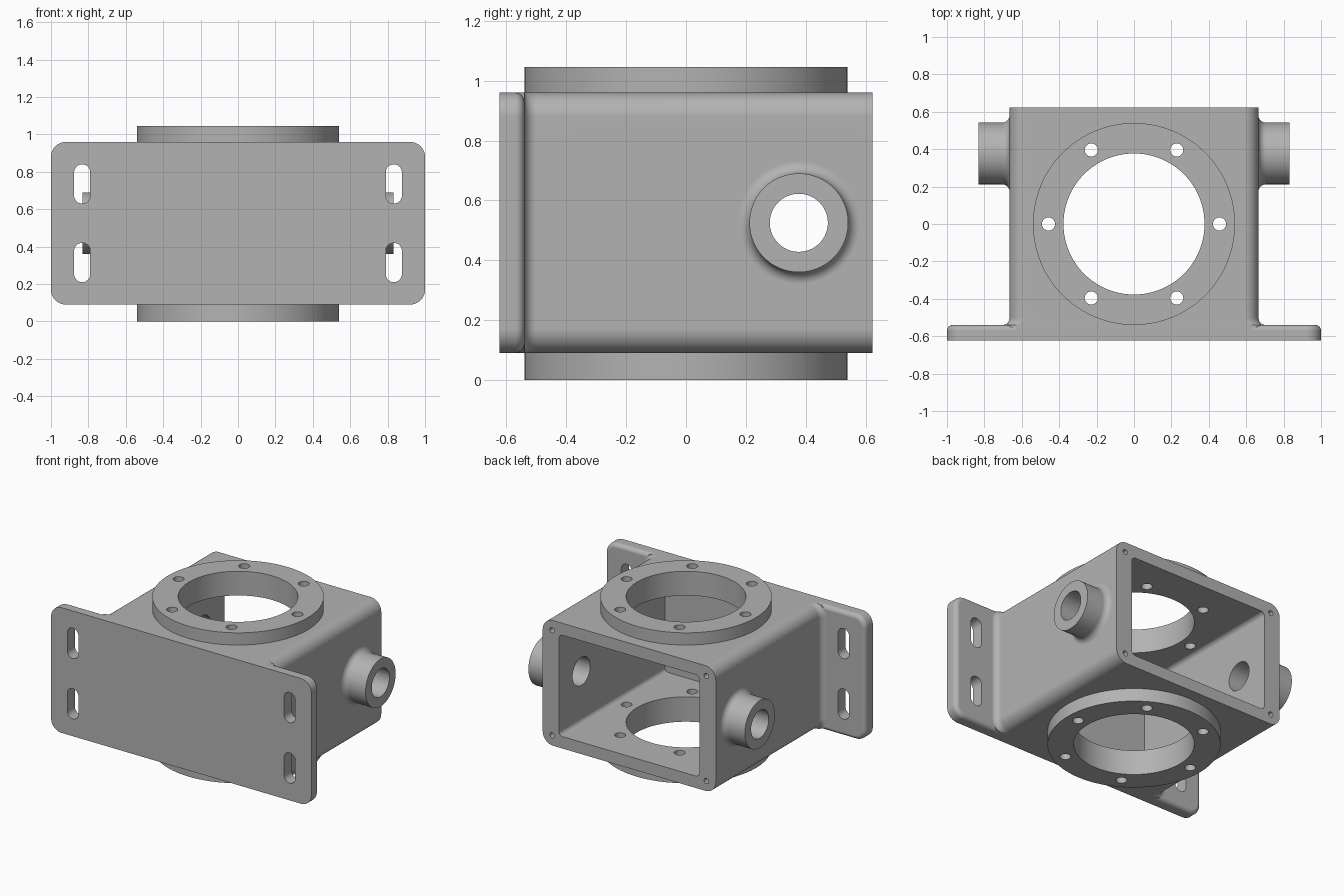
import bpy, bmesh, math
from mathutils import Matrix, Vector

cube = bpy.data.objects.get("Cube")
if cube:
    bpy.data.objects.remove(cube, do_unlink=True)

grey = bpy.data.materials.new("cast grey")
grey.use_nodes = True
colour = (0.45, 0.45, 0.45, 1)
grey.diffuse_color = colour
grey.node_tree.nodes["Principled BSDF"].inputs["Base Color"].default_value = colour

MID = 0.525          # height of the housing's centre line
HALF_H = 0.435       # half height of box and mounting plate
BOX = 0.665          # half width of the box
FRONT, PLATE_BACK, REAR = -0.623, -0.54, 0.623
FILLET = 0.04


def loft(name, rings):
    """Skin a list of equal-length point rings and close both ends."""
    bm = bmesh.new()
    rows = [[bm.verts.new(p) for p in ring] for ring in rings]
    for a, b in zip(rows, rows[1:]):
        for i in range(len(a)):
            j = (i + 1) % len(a)
            bm.faces.new((a[i], a[j], b[j], b[i]))
    bm.faces.new(rows[0])
    bm.faces.new(rows[-1])
    bmesh.ops.recalc_face_normals(bm, faces=bm.faces)
    mesh = bpy.data.meshes.new(name)
    bm.to_mesh(mesh)
    bm.free()
    mesh.materials.append(grey)
    obj = bpy.data.objects.new(name, mesh)
    bpy.context.collection.objects.link(obj)
    return obj


def rounded(y, hx, hz, r, cx=0, cz=MID, n=10):
    """Rounded rectangle in the xz plane at depth y."""
    pts = []
    for k, (sx, sz) in enumerate(((1, 1), (-1, 1), (-1, -1), (1, -1))):
        for i in range(n + 1):
            a = math.pi / 2 * (k + i / n)
            pts.append((cx + sx * (hx - r) + r * math.cos(a), y,
                        cz + sz * (hz - r) + r * math.sin(a)))
    return pts


def lathe(name, profile, axis, centre, n=96):
    """Turn (distance, radius) pairs about an axis through centre."""
    turn = Vector((0, 0, 1)).rotation_difference(Vector(axis)).to_matrix()
    rings = []
    for d, r in profile:
        rings.append([Vector(centre) + turn @ Vector((r * math.cos(t), r * math.sin(t), d))
                      for t in (2 * math.pi * i / n for i in range(n))])
    return loft(name, rings)


def quarter(n=8):
    return [math.pi / 2 * i / n for i in range(n + 1)]


def combine(target, tool, operation):
    mod = target.modifiers.new(operation.lower(), 'BOOLEAN')
    mod.operation, mod.solver, mod.object = operation, 'EXACT', tool
    bpy.context.view_layer.objects.active = target
    bpy.ops.object.modifier_apply(modifier=mod.name)
    bpy.data.objects.remove(tool, do_unlink=True)


# Box with a flared fillet where it meets the mounting plate
rings = [rounded(-0.58, BOX + FILLET, HALF_H, 0.08)]
rings += [rounded(PLATE_BACK + FILLET * (1 - math.cos(a)),
                  BOX + FILLET * (1 - math.sin(a)), HALF_H, 0.08) for a in quarter()]
rings.append(rounded(REAR, BOX, HALF_H, 0.08))
housing = loft("gearbox_housing", rings)

# Mounting plate with softened back rim
soft = 0.03
rings = [rounded(FRONT, 1, HALF_H, 0.08)]
for a in quarter():
    inset = soft * (1 - math.cos(a))
    rings.append(rounded(PLATE_BACK - soft * (1 - math.sin(a)),
                         1 - inset, HALF_H - inset, 0.08 - inset))
combine(housing, loft("mounting_plate", rings), 'UNION')

# Round flanges above and below
for name, low, high in (("bottom_flange", 0, 0.13), ("top_flange", 0.92, 1.045)):
    combine(housing, lathe(name, [(low, 0.54), (high, 0.54)], (0, 0, 1), (0, 0, 0), 128), 'UNION')

# Shaft bosses with a fillet at the root
for side in (-1, 1):
    profile = [(0.6, 0.165 + FILLET)]
    profile += [(BOX + FILLET * (1 - math.cos(a)), 0.165 + FILLET * (1 - math.sin(a)))
                for a in quarter()]
    profile.append((0.832, 0.165))
    combine(housing, lathe("shaft_boss", profile, (side, 0, 0), (0, 0.377, MID)), 'UNION')

# Cavity open to the rear, then the bores
cutters = [
    loft("cavity", [rounded(PLATE_BACK, 0.54, 0.352, 0.03), rounded(0.8, 0.54, 0.352, 0.03)]),
    lathe("main_bore", [(-0.2, 0.377), (1.3, 0.377)], (0, 0, 1), (0, 0, 0), 128),
    lathe("shaft_bore", [(-1, 0.097), (1, 0.097)], (1, 0, 0), (0, 0.377, MID), 64),
]

# Six bolt holes through both flanges
for i in range(6):
    a = math.pi / 3 * i
    spot = (0.457 * math.cos(a), 0.457 * math.sin(a), 0)
    cutters.append(lathe("bolt_hole", [(-0.2, 0.035), (1.3, 0.035)], (0, 0, 1), spot, 32))

# Plate slots and blind screw holes in the rear rim
for sx in (-1, 1):
    for sz in (-1, 1):
        cutters.append(loft("slot", [rounded(y, 0.043, 0.105, 0.0429, sx * 0.833, MID + sz * 0.21)
                                     for y in (-0.8, -0.45)]))
        cutters.append(lathe("screw_hole", [(0.45, 0.018), (0.8, 0.018)], (0, 1, 0),
                             (sx * 0.593, 0, MID + sz * 0.365), 24))
for cutter in cutters:
    combine(housing, cutter, 'DIFFERENCE')

# Smooth the curved faces, keep machined edges crisp
for o in bpy.context.selected_objects:
    o.select_set(False)
housing.select_set(True)
bpy.context.view_layer.objects.active = housing
bpy.ops.object.shade_smooth_by_angle(angle=math.radians(30))
weighted = housing.modifiers.new("weighted normals", 'WEIGHTED_NORMAL')
weighted.keep_sharp = True
